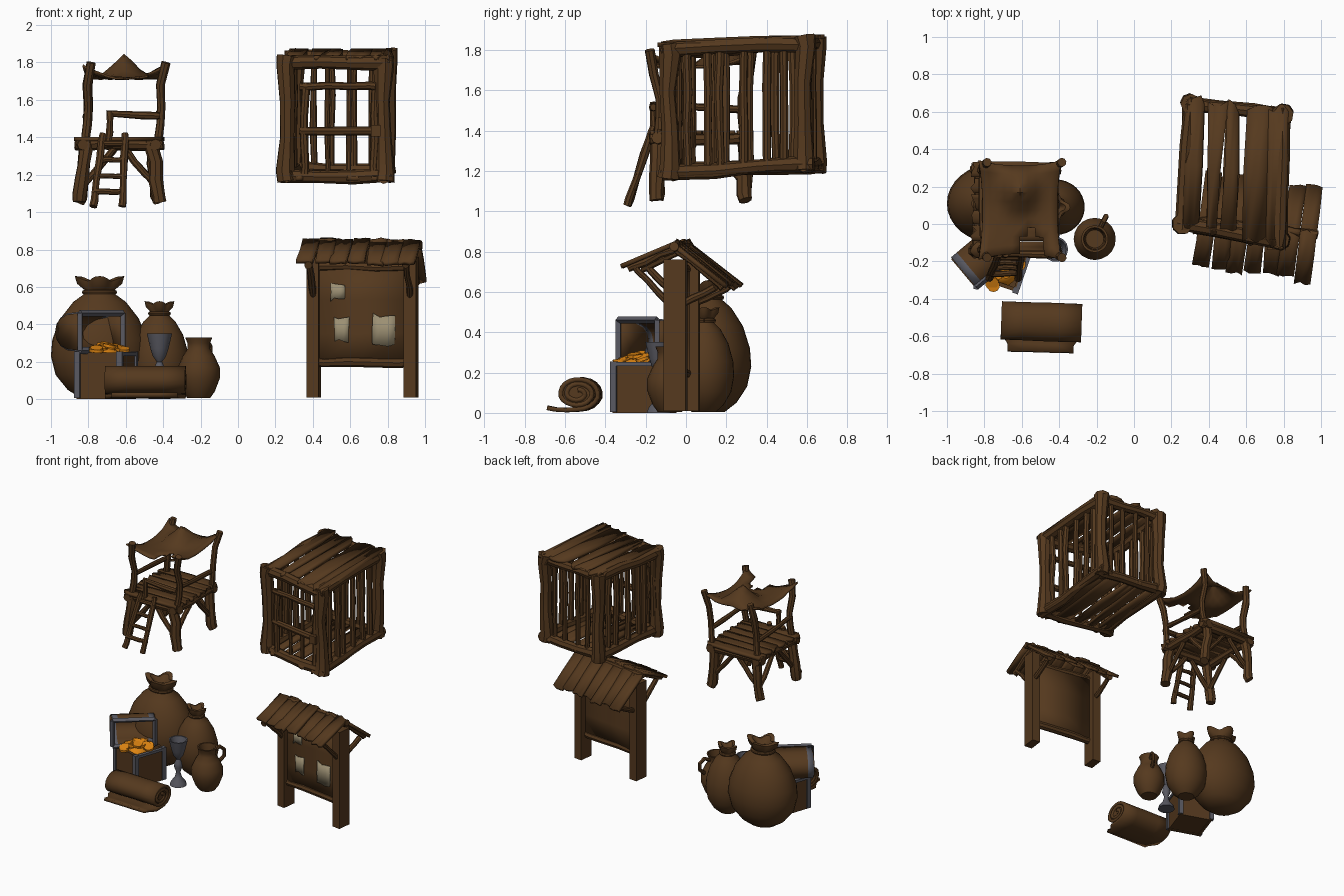
import bpy, bmesh, math, random
from math import sin, cos, pi, radians
from mathutils import Matrix, Vector

random.seed(4)
default_cube = bpy.data.objects.get("Cube")
if default_cube:
    bpy.data.objects.remove(default_cube, do_unlink=True)


def material(name, color):
    mat = bpy.data.materials.new(name)
    mat.use_nodes = True
    mat.diffuse_color = (*color, 1)
    mat.node_tree.nodes["Principled BSDF"].inputs["Base Color"].default_value = (*color, 1)
    return mat


BROWN = material("wood brown", (.091, .041, .013))
GREY = material("metal grey", (.1, .1, .12))
GOLD = material("coin gold", (.72, .23, .006))
CREAM = material("paper cream", (.33, .275, .17))
IDENTITY = Matrix.Identity(4)
frame = IDENTITY      # placement of the group being built
parts = []


def jitter(amount):
    return random.uniform(-amount, amount)


def placed(x, y, degrees):
    return Matrix.Translation((x, y, 0)) @ Matrix.Rotation(radians(degrees), 4, "Z")


def finish(name, bm, mats, thickness=0):
    bmesh.ops.recalc_face_normals(bm, faces=bm.faces)
    mesh = bpy.data.meshes.new(name)
    bm.to_mesh(mesh)
    bm.free()
    for mat in mats:
        mesh.materials.append(mat)
    obj = bpy.data.objects.new(name, mesh)
    bpy.context.collection.objects.link(obj)
    obj.matrix_world = frame
    if thickness:
        solid = obj.modifiers.new("thickness", "SOLIDIFY")
        solid.thickness, solid.offset = thickness, 0
    parts.append(obj)
    return obj


def loft(name, rows, mat=BROWN, closed=False, caps=False, thickness=0):
    """Skin rows of points; closed joins each row into a ring."""
    bm = bmesh.new()
    grid = [[bm.verts.new(p) for p in row] for row in rows]
    count = len(grid[0])
    for a, b in zip(grid, grid[1:]):
        for i in range(count if closed else count - 1):
            j = (i + 1) % count
            bm.faces.new((a[i], a[j], b[j], b[i]))
    if caps:
        bm.faces.new(grid[0])
        bm.faces.new(grid[-1])
    return finish(name, bm, [mat], thickness)


def limb(name, points, radius, mat=BROWN, sides=8, rough=.12, knob=1):
    """Rough round pole along a path, with knobbly ends if asked."""
    pts = [Vector(p) for p in points]
    if len(pts) == 2:
        a, b = pts
        bend = radius * rough * 2
        mids = [a.lerp(b, t) + Vector([jitter(bend) for _ in "xyz"]) for t in (.08, .35, .65, .92)]
        pts = [a, *mids, b]
    rows = []
    last = pts[1] - pts[0]
    turn = last.to_track_quat("Z", "Y")
    for i, p in enumerate(pts):
        d = pts[min(i + 1, len(pts) - 1)] - pts[max(i - 1, 0)]
        turn = last.rotation_difference(d) @ turn
        last = d
        r = radius * (1 + jitter(rough)) * (knob if i in (0, 1, len(pts) - 2, len(pts) - 1) else 1)
        rows.append([p + turn @ Vector((r * cos(k * 2 * pi / sides), r * sin(k * 2 * pi / sides), 0))
                     for k in range(sides)])
    return loft(name, rows, mat, True, True)


def plank(name, a, b, width, thick=.02, ragged=.02, across=None, mat=BROWN, taper=1):
    """Board from a to b with uneven split ends; taper scales the width at a."""
    a, b = Vector(a), Vector(b)
    d = (b - a).normalized()
    side = Vector(across).normalized() if across else d.cross(Vector((0, 0, 1))).normalized()
    rows = []
    for t, sign in ((0, -1), (.5, 0), (1, 1)):
        half = width / 2 * (taper + (1 - taper) * t)
        rows.append([a.lerp(b, t) + side * (s * half + jitter(ragged / 4)) + d * sign * jitter(ragged)
                     for s in (-1, -.4, .3, 1)])
    return loft(name, rows, mat, thickness=thick)


def box(name, center, size, mat=BROWN):
    bm = bmesh.new()
    bmesh.ops.create_cube(bm, size=1, matrix=Matrix.Translation(center) @ Matrix.Diagonal((*size, 1)))
    return finish(name, bm, [mat])


def lathe(name, at, profile, mat=BROWN, sides=20, folds=0, fold_from=9, squash=1):
    """Spin a (radius, height) profile; rows past fold_from are pleated."""
    rows = []
    for n, (r, z) in enumerate(profile):
        ring = []
        for k in range(sides):
            ang = 2 * pi * k / sides
            wave = cos(folds * ang) if n >= fold_from else 0
            rad = r * (1 + .2 * wave) + .0005
            ring.append((at[0] + rad * cos(ang), at[1] + squash * rad * sin(ang), z + r * .12 * wave))
        rows.append(ring)
    return loft(name, rows, mat, True, True)


# --- Notice board ---
frame = placed(.665, -.02, -7)
FRONT, BACK = (-.25, .73), (.25, .635)
for s in (-1, 1):
    x = s * .262
    box("board_post", (x, 0, .385), (.065, .11, .75))
    for y, z in (FRONT, BACK):
        limb("roof_rafter", [(x, 0, .82), (x, y * .95, z - .015)], .02)
        limb("roof_brace", [(x, y * .1, .54), (x, y * .8, z - .01)], .018)
plank("board_panel", (-.24, -.005, .455), (.24, -.005, .455), .52, .03, .005, (0, 0, 1))
for z in (.2, .71):
    limb("board_rail", [(-.25, -.01, z), (.25, -.01, z)], .026)
limb("roof_ridge", [(-.32, 0, .825), (.32, 0, .825)], .022)
for y, z in (FRONT, BACK):
    for i in range(7):
        x = -.275 + i * .091
        drop = jitter(.008)
        plank("roof_plank", (x, -y * .05, .846 + drop), (x + jitter(.008), y + jitter(.015), z + drop), .09,
              .022, .01)
for x, z, w, h in ((-.13, .575, .075, .09), (-.11, .37, .08, .12), (.118, .37, .12, .16)):
    plank("paper_note", (x, -.024, z - h / 2), (x, -.024, z + h / 2), w, .008, .012, (1, 0, 0), CREAM)
frame = IDENTITY

# --- Cage: u across, v deep, w high ---
CORNERS = [Vector(p) for p in ((.26, .0, 0), (.78, -.085, 0), (.305, .64, 0), (.795, .585, 0))]


def cage(u, v, w):
    p = CORNERS[0].lerp(CORNERS[1], u).lerp(CORNERS[2].lerp(CORNERS[3], u), v)
    return p + Vector((0, 0, 1.195 + .035 * v + .605 * w))


for u in (0, 1):
    for v in (0, 1):
        limb("cage_post", [cage(u, v, -.05), cage(u, v, 1.05)], .042, knob=1.3)
    for w in (0, 1):
        limb("cage_side_beam", [cage(u, -.05, w), cage(u, 1.06, w)], .037, knob=1.12)
        limb("cage_cross_beam", [cage(-.06, u, w), cage(1.06, u, w)], .035, knob=1.12)
    for v in (.14, .29, .38, .55, .73, .85):
        v -= (1 - u) * .12 * (1 - v)
        limb("cage_side_bar", [cage(u, v, 0), cage(u, v + jitter(.01), 1)], .022)
for u in (.2, .4, .64, .84):
    limb("cage_back_bar", [cage(u, 1, 0), cage(u, 1, 1)], .018)
for u in (.19, .9):
    limb("door_upright", [cage(u, -.02, .02), cage(u, -.02, .82)], .022)
for u in (.42, .64):
    limb("door_bar", [cage(u, 0, 0), cage(u, 0, 1)], .014)
for w in (.4, .79):
    limb("door_crossbar", [cage(.14, -.03, w), cage(.92, -.03, w)], .022)
box("door_lock", cage(.92, -.06, .4), (.05, .04, .06))
for u, width, taper in ((.08, .1, .75), (.29, .11, .5), (.48, .075, 1.1), (.73, .13, .9), (.95, .11, 1)):
    for w in (1.045, -.02):
        plank("cage_plank", cage(u, -.03, w), cage(u + jitter(.03), 1.02, w), width, .022, .04, taper=taper)

# --- Lookout tower ---
LEFT, RIGHT, NEAR, FAR = -.83, -.44, -.14, .29
for x, sx in ((LEFT, -1), (RIGHT, 1)):
    for y, sy in ((NEAR, -1), (FAR, 1)):
        foot = (x + sx * .02, y + sy * .005, 1.055)
        limb("tower_leg", [foot, (x - sx * .02, y, 1.38)], .036)
        limb("leg_brace", [(x, y, 1.14), (x - sx * .17, y, 1.34)], .018)
        limb("leg_brace", [(x, y, 1.14), (x, y - sy * .18, 1.34)], .018)
        lean = .02 if sx > 0 else .01
        limb("canopy_post", [(x + .01, y, 1.36), (x + .025, y - sy * .01, 1.47), (x + .03, y - sy * .01, 1.56),
                             (x + .025, y + sy * .02, 1.68), (x + .035 + lean, y + sy * .04, 1.8)], .025)
    limb("side_rail", [(x + .02, NEAR, 1.53), (x + .02, FAR, 1.5)], .018)
    limb("deck_beam", [(x, NEAR - .04, 1.36), (x, FAR + .04, 1.36)], .03)
for y in (NEAR, FAR):
    limb("deck_beam", [(LEFT - .04, y, 1.365), (RIGHT + .04, y, 1.365)], .032)
for i in range(6):
    y = NEAR + .005 + i * .085
    plank("deck_plank", (LEFT - .03, y, 1.39), (RIGHT + .03, y, 1.39), .08, .022, .02)
limb("front_rail_post", [(-.69, NEAR - .02, 1.37), (-.685, NEAR - .02, 1.54)], .019)
limb("front_rail", [(-.7, NEAR - .02, 1.525), (RIGHT + .02, NEAR - .02, 1.515)], .019)
for bottom, top in ((-.775, -.72), (-.62, -.605)):
    limb("ladder_rail", [(bottom, -.29, 1.03), (top, -.16, 1.42)], .02)
for i in range(4):
    t = .2 + i * .22
    z = 1.03 + .39 * t
    y = -.29 + .13 * t
    limb("ladder_rung", [(-.785 + .055 * t, y, z), (-.605 + .015 * t, y, z)], .015)

# Sagging cloth with a pole-pushed peak and a tear near the front
rows = []
for j in range(11):
    v = j / 5 - 1
    row = []
    for i in range(11):
        u = i / 5 - 1
        peak = max(0, 1 - math.hypot(u, v - .45) / .65)
        z = 1.715 + .07 * (u * v) ** 2 + .135 * peak ** 1.2 + jitter(.004)
        row.append((-.61 + u * (.2 + .02 * v * v), .075 + v * (.235 + .03 * u * u), z))
    rows.append(row)
cloth = loft("tower_canopy", rows, thickness=.012)
bm = bmesh.new()
bm.from_mesh(cloth.data)
torn = [f for f in bm.faces if (f.calc_center_median().xy - Vector((-.55, -.1))).length < .065]
bmesh.ops.delete(bm, geom=torn, context="FACES")
bm.to_mesh(cloth.data)
bm.free()

# --- Sacks ---
SACK = [(.1, .005), (.17, .05), (.235, .13), (.26, .23), (.252, .32), (.21, .43), (.14, .52),
        (.085, .56), (.075, .58), (.1, .605), (.11, .645), (.075, .645), (.03, .6)]
for name, at, wide, tall, squash in (("big_sack", (-.74, .11), 1, 1, .82),
                                     ("small_sack", (-.42, .09), .6, .8, .95)):
    lathe(name, at, [(r * wide, z * tall) for r, z in SACK], sides=32, folds=4, squash=squash)
    neck = [(at[0] + .082 * wide * cos(k * pi / 8), at[1] + .082 * wide * squash * sin(k * pi / 8), .572 * tall)
            for k in range(17)]
    limb(name + "_tie", neck, .012, rough=0)

# --- Jug ---
JUG = (-.21, -.08)
lathe("jug", JUG, [(.06, .005), (.085, .04), (.112, .11), (.112, .17), (.085, .23), (.06, .27), (.06, .3),
                   (.072, .33), (.06, .33), (.045, .29), (.04, .2)])
limb("jug_handle", [(JUG[0] + r * .45, JUG[1] + r * .9, z)
                    for r, z in ((.055, .29), (.1, .31), (.135, .28), (.135, .23), (.09, .19))], .014, rough=0)

# --- Goblet ---
lathe("goblet", (-.42, -.135), [(.06, .0), (.052, .025), (.025, .06), (.014, .1), (.03, .14), (.026, .17),
                                (.014, .2), (.035, .23), (.048, .27), (.056, .345), (.048, .345), (.03, .27)],
      GREY, 14)

# --- Treasure chest: box set askew under its raised lid ---
frame = placed(-.705, -.205, -19)
W, D, H = .25, .25, .25
box("chest_floor", (0, 0, .02), (W, D, .03))
for s in (-1, 1):
    box("chest_long_wall", (0, s * (D / 2 - .01), H / 2), (W, .02, H))
    box("chest_end_wall", (s * (W / 2 - .01), 0, H / 2), (.02, D, H))
    box("chest_end_trim", (s * W / 2, 0, H - .008), (.02, D, .02), GREY)
    for t in (-1, 1):
        box("chest_corner", (s * (W / 2 - .006), t * (D / 2 - .006), H / 2 + .005), (.032, .032, H), GREY)

frame = placed(-.73, -.24, 40)
lid_rows = []
for x in (-.15, -.11, .11, .15):
    lid_rows.append([(x, .2 * sin(pi * k / 8) ** .7, .36 - .1 * cos(pi * k / 8)) for k in range(9)])
lid = loft("chest_lid", lid_rows, thickness=.014)
lid.data.materials.append(GREY)
for face in lid.data.polygons:
    face.material_index = int(abs(face.center.x) > .12)
for row in (lid_rows[0], lid_rows[-1]):
    bm = bmesh.new()
    bm.faces.new([bm.verts.new(p) for p in row])
    finish("chest_lid_end", bm, [BROWN], .012)
    limb("chest_lid_rim", [row[0], row[-1]], .018, GREY, 4, 0)
for k in (0, -1):
    limb("chest_lid_edge", [lid_rows[0][k], lid_rows[-1][k]], .018, GREY, 4, 0)

# Coins heaped in the mouth of the lid
lathe("gold_heap", (.02, -.02), [(.09, .2), (.08, .24), (.05, .262), (.01, .275)], GOLD, 10)
for i in range(24):
    x, y = jitter(.1), -.018 + jitter(.045)
    bm = bmesh.new()
    tilt = Matrix.Rotation(jitter(.35) + .2, 4, "X") @ Matrix.Rotation(jitter(.4), 4, "Y")
    spot = Matrix.Translation((x + .025, y, .285 - .25 * abs(x) + jitter(.008)))
    bmesh.ops.create_cone(bm, cap_ends=True, segments=10, radius1=.034, radius2=.034, depth=.016,
                          matrix=spot @ tilt)
    finish("gold_coin", bm, [GOLD])

# --- Bedroll: spiral sheet with a loose tail ---
frame = Matrix.Translation((-.495, -.53, .097)) @ Matrix.Rotation(radians(-2), 4, "Z")
spiral = []
for k in range(49):
    t = k / 48
    ang = -pi / 2 + 5 * pi * (1 - t)
    grow = .2 + .8 * t ** .8
    spiral.append((.107 * grow * cos(ang), .08 * grow * sin(ang)))
spiral += [(-.06, -.083), (-.115, -.08), (-.155, -.072)]
rows = []
for x in (-.215, -.1, 0, .1, .215):
    rows.append([(x * (.82 if k > 49 else 1), y + jitter(.002), z) for k, (y, z) in enumerate(spiral)])
loft("bedroll", rows, thickness=.022)
limb("bedroll_core", [(-.208, 0, 0), (.208, 0, 0)], .074, sides=16, rough=0)
frame = IDENTITY

# Soft shading with crisp edges
for obj in parts:
    obj.select_set(True)
bpy.context.view_layer.objects.active = parts[0]
bpy.ops.object.shade_smooth_by_angle(angle=radians(40))
